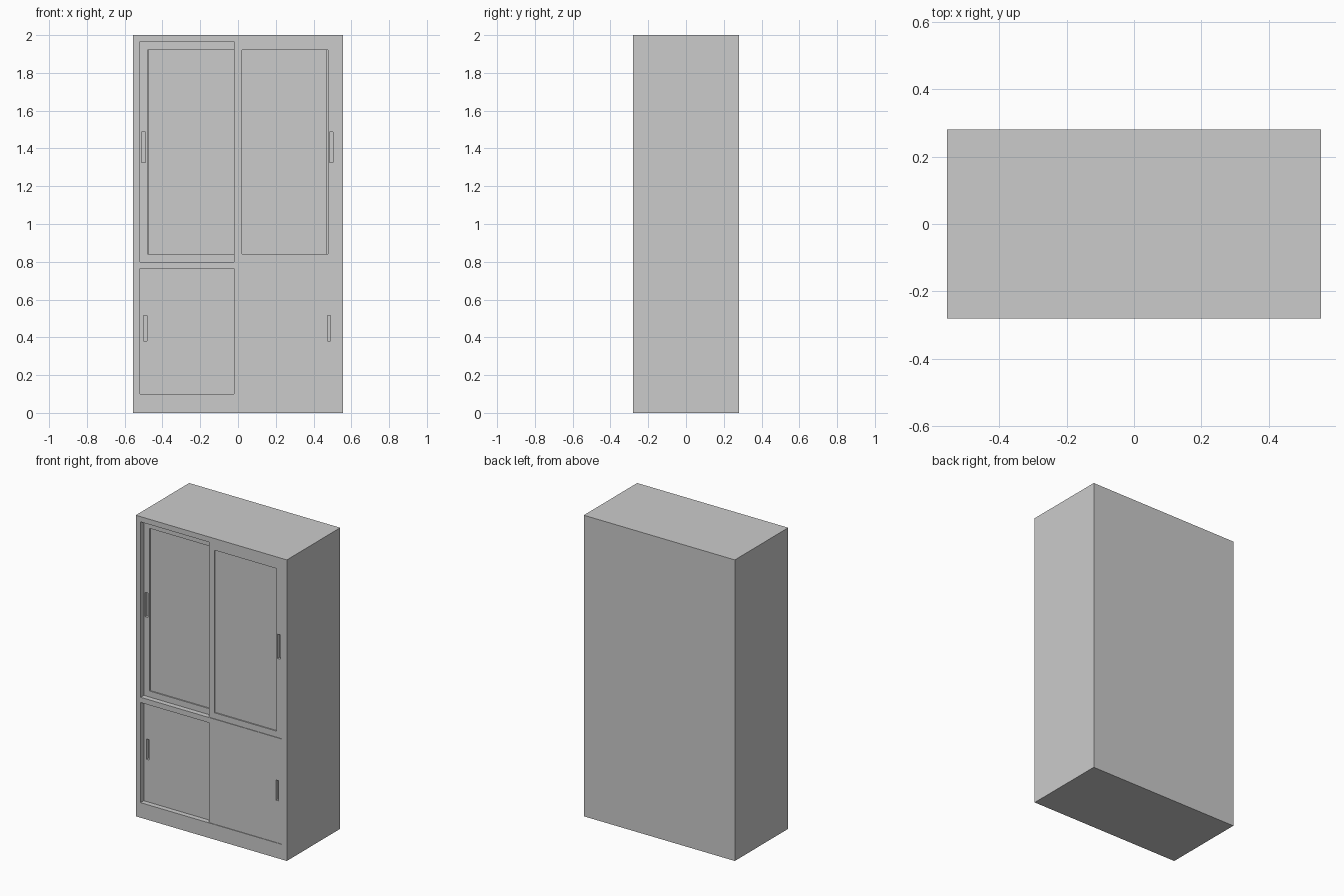
import bpy

if "Cube" in bpy.data.objects:
    bpy.data.objects.remove(bpy.data.objects["Cube"])

grey = bpy.data.materials.new("light_grey")
grey.diffuse_color = (0.6, 0.6, 0.6, 1)
grey.use_nodes = True
grey.node_tree.nodes["Principled BSDF"].inputs["Base Color"].default_value = grey.diffuse_color

FRONT = -0.28


def box(name, x, y, z):
    """Box from (min, max) pairs on each axis."""
    verts = [(a, b, c) for a in x for b in y for c in z]
    faces = [(0, 1, 3, 2), (4, 6, 7, 5), (0, 4, 5, 1),
             (2, 3, 7, 6), (0, 2, 6, 4), (1, 5, 7, 3)]
    mesh = bpy.data.meshes.new(name)
    mesh.from_pydata(verts, [], faces)
    mesh.materials.append(grey)
    obj = bpy.data.objects.new(name, mesh)
    bpy.context.collection.objects.link(obj)
    return obj


def pocket(obj, x, z, face, depth):
    """Cut a rectangular recess into the front of a part."""
    cutter = box("cutter", x, (face - 0.05, face + depth), z)
    cutter.hide_render = True
    mod = obj.modifiers.new("pocket", 'BOOLEAN')
    mod.operation = 'DIFFERENCE'
    mod.solver = 'EXACT'
    mod.object = cutter
    bpy.context.view_layer.objects.active = obj
    bpy.ops.object.modifier_apply(modifier=mod.name)
    bpy.data.objects.remove(cutter)


# Cabinet body with an upper and a lower door opening
UPPER, LOWER = (0.80, 1.965), (0.10, 0.765)
body = box("cabinet_body", (-0.555, 0.555), (FRONT, 0.28), (0, 2))
for z in (UPPER, LOWER):
    pocket(body, (-0.52, 0.515), z, FRONT, 0.064)

# Sliding doors: the left one runs behind the right one
LEFT, RIGHT = ((-0.52, 0.02), FRONT + 0.034), ((-0.02, 0.515), FRONT + 0.004)
THICK = 0.029


def door(name, track, z, grip_x, grip_z, panel=None, slot=None):
    x, face = track
    obj = box(name, x, (face, face + THICK), z)
    if panel:
        # Sunken panel with a narrow groove along its outer edge
        pocket(obj, panel, (0.84, 1.92), face, 0.008)
        pocket(obj, slot, (0.84, 1.92), face, 0.02)
    # Recessed finger grip
    pocket(obj, grip_x, grip_z, face, 0.02)


door("upper_left_door", LEFT, UPPER, (-0.51, -0.491), (1.325, 1.487),
     (-0.48, -0.02), (-0.48, -0.475))
door("upper_right_door", RIGHT, UPPER, (0.485, 0.504), (1.325, 1.487),
     (0.02, 0.477), (0.472, 0.477))
door("lower_left_door", LEFT, LOWER, (-0.501, -0.483), (0.38, 0.515))
door("lower_right_door", RIGHT, LOWER, (0.473, 0.491), (0.38, 0.515))
